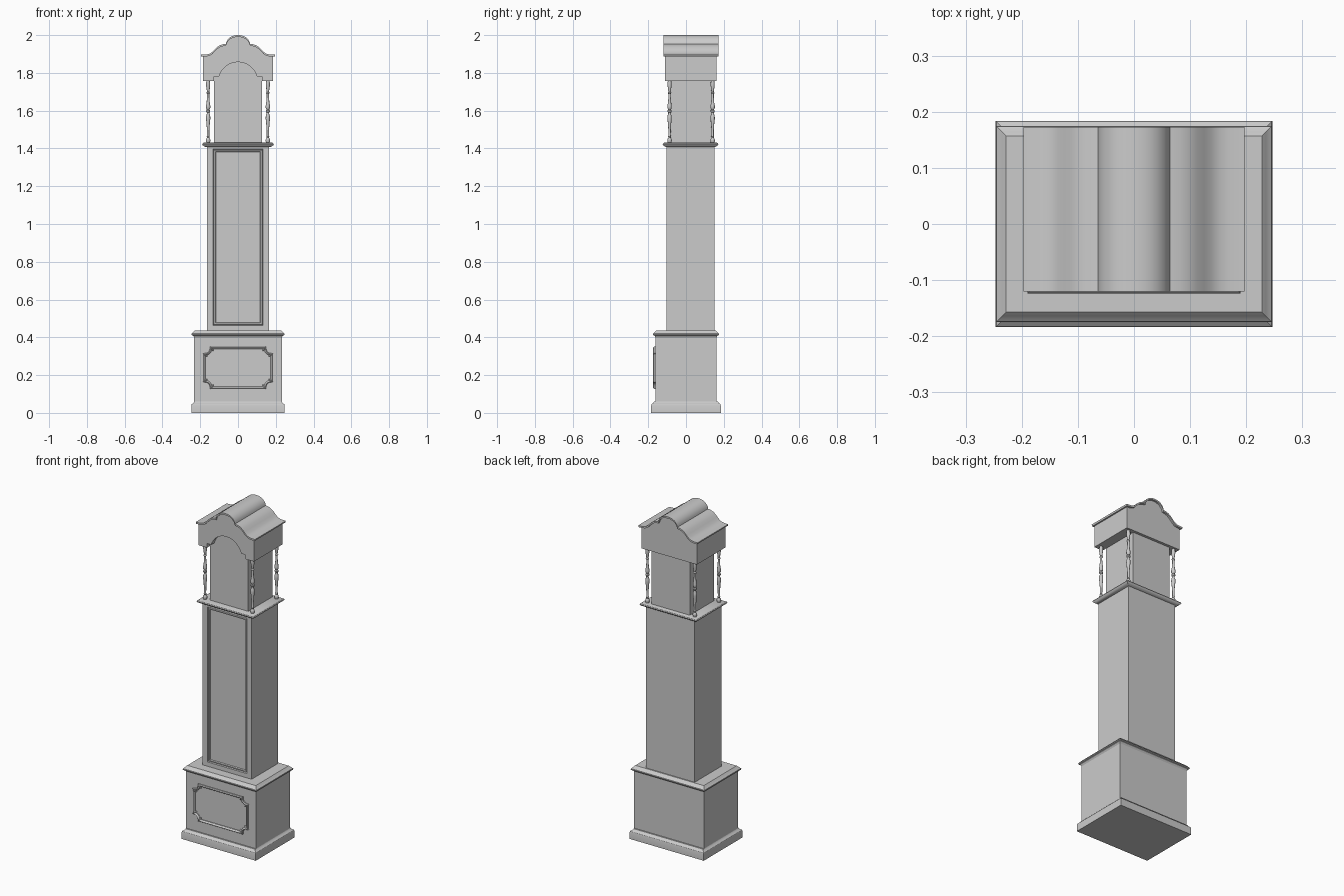
import bpy, bmesh, math


def loft(name, rings, closed=False, smooth=True):
    """Skin matching rings of points; cap both ends, or join last ring to first."""
    bm = bmesh.new()
    vs = [[bm.verts.new(p) for p in r] for r in rings]
    n, m = len(vs), len(vs[0])
    for i in range(n if closed else n - 1):
        a, b = vs[i], vs[(i + 1) % n]
        for j in range(m):
            k = (j + 1) % m
            bm.faces.new((a[j], a[k], b[k], b[j]))
    if not closed:
        bm.faces.new(vs[0])
        bm.faces.new(vs[-1])
    bmesh.ops.recalc_face_normals(bm, faces=bm.faces)
    me = bpy.data.meshes.new(name)
    bm.to_mesh(me)
    bm.free()
    ob = bpy.data.objects.new(name, me)
    bpy.context.collection.objects.link(ob)
    if smooth:
        bpy.ops.object.select_all(action='DESELECT')
        ob.select_set(True)
        bpy.context.view_layer.objects.active = ob
        bpy.ops.object.shade_smooth_by_angle(angle=math.radians(32))
    return ob


def slab(name, hx, y0, y1, profile):
    """Stack of rectangles; profile is (outward offset, z)."""
    return loft(name, [[(-hx - o, y0 - o, z), (hx + o, y0 - o, z),
                        (hx + o, y1 + o, z), (-hx - o, y1 + o, z)] for o, z in profile])


def prism(name, pts, y0, y1):
    """Front outline in x, z extruded along y."""
    return loft(name, [[(x, y, z) for x, z in pts] for y in (y0, y1)])


def mirrored(half):
    """Half outline ending at x = 0, completed across the centre line."""
    return half + [(-x, z) for x, z in reversed(half[:-1])]


# Base: plinth, box and cap moulding
slab("plinth", 0.232, -0.169, 0.169,
     [(0.015, 0), (0.015, 0.04), (0.013, 0.046), (0.008, 0.05), (0.003, 0.054), (0, 0.06)])
slab("base_box", 0.232, -0.161, 0.161, [(0, 0.03), (0, 0.42)])
slab("base_cap", 0.232, -0.161, 0.161,
     [(0, 0.40), (0.005, 0.408), (0.012, 0.411), (0.014, 0.415), (0.013, 0.42),
      (0.008, 0.424), (0.003, 0.43), (-0.004, 0.437)])

# Raised moulding on the base front, with scooped and stepped corners
HX, HZ, R, CZ = 0.177, 0.105, 0.034, 0.239
corner = [(HX, HZ - R - 0.006), (HX - 0.006, HZ - R - 0.006)]
for i in range(7):
    a = math.radians(270 - 15 * i)
    corner.append((HX - 0.002 + (R - 0.002) * math.cos(a), HZ - 0.002 + (R - 0.002) * math.sin(a)))
corner += [(HX - R - 0.006, HZ - 0.006), (HX - R - 0.006, HZ)]
half = corner + [(-x, z) for x, z in reversed(corner)]
path = half + [(-x, -z) for x, z in half]


def inset(pts, d):
    out = []
    n = len(pts)
    for i, (x, z) in enumerate(pts):
        (ax, az), (bx, bz) = pts[i - 1], pts[(i + 1) % n]
        l1, l2 = math.hypot(x - ax, z - az), math.hypot(bx - x, bz - z)
        n1, n2 = ((az - z) / l1, (x - ax) / l1), ((z - bz) / l2, (bx - x) / l2)
        k = d / max(0.4, 1 + n1[0] * n2[0] + n1[1] * n2[1])
        out.append((x + (n1[0] + n2[0]) * k, z + (n1[1] + n2[1]) * k))
    return out


loft("base_panel_moulding",
     [[(x, y, z + CZ) for x, z in inset(path, d)]
      for d, y in [(-0.006, -0.158), (-0.006, -0.169), (-0.002, -0.174),
                   (0.002, -0.172), (0.006, -0.166), (0.006, -0.158)]], closed=True)

# Trunk with a moulded recess for the long door
loft("trunk", [[(-h, y, a), (h, y, a), (h, y, b), (-h, y, b)] for h, a, b, y in [
    (0.163, 0.43, 1.42, 0.15), (0.163, 0.43, 1.42, -0.103),
    (0.132, 0.463, 1.396, -0.103), (0.130, 0.465, 1.394, -0.094),
    (0.126, 0.469, 1.390, -0.101), (0.120, 0.475, 1.384, -0.101),
    (0.117, 0.478, 1.381, -0.094)]], smooth=False)

# Hood base moulding and hood body
slab("hood_base", 0.178, -0.112, 0.160,
     [(-0.006, 1.408), (0.002, 1.412), (0.009, 1.417), (0.0115, 1.422),
      (0.009, 1.427), (0.002, 1.431)])
slab("hood_body", 0.127, -0.084, 0.145, [(0, 1.425), (0, 1.862)])

# Turned columns on the hood corners
turning = [(0.010, 1.428), (0.010, 1.434), (0.012, 1.440), (0.012, 1.446), (0.009, 1.453),
           (0.006, 1.457), (0.008, 1.463), (0.006, 1.468), (0.0065, 1.50), (0.009, 1.535),
           (0.0115, 1.557), (0.011, 1.572), (0.007, 1.583), (0.007, 1.589), (0.011, 1.594),
           (0.011, 1.601), (0.007, 1.606), (0.0115, 1.614), (0.0115, 1.625), (0.008, 1.645),
           (0.006, 1.675), (0.006, 1.688), (0.010, 1.694), (0.006, 1.700), (0.008, 1.712),
           (0.0105, 1.732), (0.0105, 1.745), (0.009, 1.762)]
for side, x in (("left", -0.158), ("right", 0.158)):
    for end, y in (("front", -0.087), ("back", 0.141)):
        loft(f"{end}_{side}_column",
             [[(x + r * math.cos(math.tau * i / 16), y + r * math.sin(math.tau * i / 16), z)
               for i in range(16)] for r, z in turning])

# Roof line: ogee shoulders and a central dome
roof = [(0.197, 1.896), (0.17, 1.897), (0.152, 1.901), (0.138, 1.909), (0.125, 1.922),
        (0.112, 1.935), (0.098, 1.945), (0.082, 1.951), (0.064, 1.954), (0.061, 1.965),
        (0.054, 1.977), (0.043, 1.988), (0.030, 1.995), (0.015, 1.999), (0, 2.0)]
top = mirrored(roof)
prism("roof", top + [(x * 0.985, z - 0.01) for x, z in reversed(top)], -0.120, 0.173)

# Solid hood head behind the arched front board
gable = mirrored([(0.185, 1.889)] + [(x, z - 0.004) for x, z in roof[1:]])
prism("hood_head", gable + [(-0.185, 1.757), (0.185, 1.757)], -0.08, 0.161)
arch = [(-0.127, 1.757), (-0.127, 1.782), (-0.104, 1.782)]
for i in range(25):
    a = math.radians(164 - 148 * i / 24)
    arch.append((0.104 * math.cos(a), 1.753 + 0.104 * math.sin(a)))
arch += [(0.104, 1.782), (0.127, 1.782), (0.127, 1.757)]
prism("arched_front", gable + [(-0.185, 1.757)] + arch + [(0.185, 1.757)], -0.112, -0.08)
